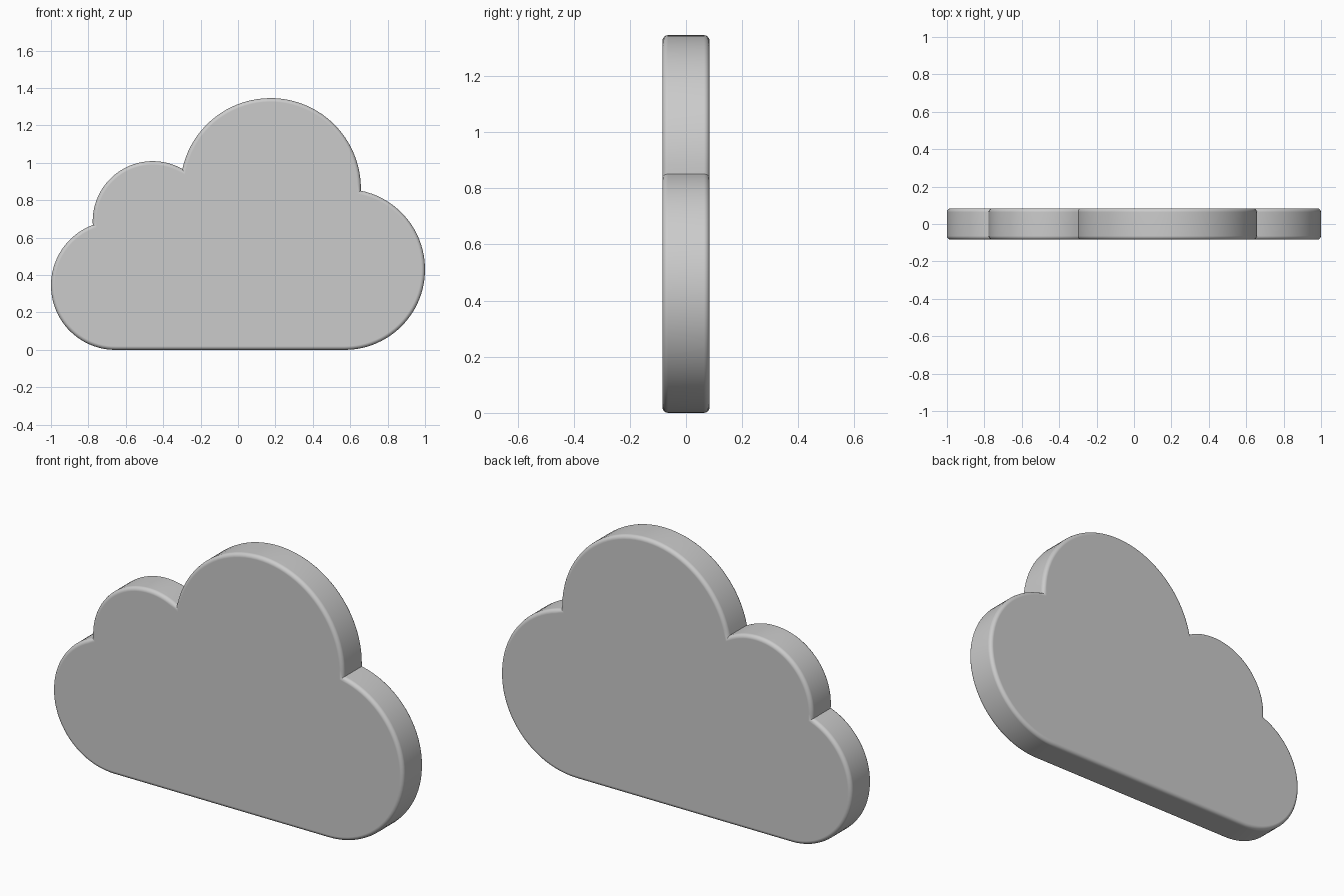
import bpy, bmesh, math
from mathutils import Vector
from mathutils.geometry import intersect_sphere_sphere_2d

if "Cube" in bpy.data.objects:
    bpy.data.objects.remove(bpy.data.objects["Cube"])

HALF_DEPTH = 0.084
ROUND = 0.02
STEP = math.radians(4)

# Puffs of the cloud, right to left: centre (x, z) and radius
puffs = [((0.57, 0.43), 0.43), ((0.174, 0.863), 0.483),
         ((-0.456, 0.688), 0.321), ((-0.655, 0.345), 0.345)]


def crease(a, b):
    """Upper crossing point of two puffs."""
    hits = intersect_sphere_sphere_2d(a[0], a[1], b[0], b[1])
    return max(hits, key=lambda p: p[1])


def angle(puff, point):
    """Angle of a point around a puff, in -90..270 degrees."""
    a = math.atan2(point[1] - puff[0][1], point[0] - puff[0][0])
    return a if a >= -math.pi / 2 else a + 2 * math.pi


# Outline: one arc per puff, joined at the creases, flat along the bottom
creases = [crease(a, b) for a, b in zip(puffs, puffs[1:])]
outline = []
for i, puff in enumerate(puffs):
    (cx, cz), r = puff
    start = -math.pi / 2 if i == 0 else angle(puff, creases[i - 1])
    end = 1.5 * math.pi if i == len(puffs) - 1 else angle(puff, creases[i])
    n = max(2, round((end - start) / STEP))
    first = 0 if i == 0 else 1
    for k in range(first, n + 1):
        t = start + (end - start) * k / n
        outline.append((cx + r * math.cos(t), cz + r * math.sin(t)))

# Slab: extrude the outline and round both rims
bm = bmesh.new()
face = bm.faces.new([bm.verts.new((x, -HALF_DEPTH, z)) for x, z in outline])
ext = bmesh.ops.extrude_face_region(bm, geom=[face], use_keep_orig=True)
moved = [g for g in ext["geom"] if isinstance(g, bmesh.types.BMVert)]
bmesh.ops.translate(bm, verts=moved, vec=Vector((0, 2 * HALF_DEPTH, 0)))
bmesh.ops.recalc_face_normals(bm, faces=bm.faces)
rims = [e for e in bm.edges if abs(e.verts[0].co.y - e.verts[1].co.y) < 1e-5]
bmesh.ops.bevel(bm, geom=rims, offset=ROUND, offset_type='OFFSET',
                segments=4, profile=0.5, affect='EDGES', clamp_overlap=False)
bmesh.ops.recalc_face_normals(bm, faces=bm.faces)

mesh = bpy.data.meshes.new("cloud")
bm.to_mesh(mesh)
bm.free()
cloud = bpy.data.objects.new("cloud", mesh)
bpy.context.collection.objects.link(cloud)

# Smooth rims, sharp creases, flat faces
bpy.context.view_layer.objects.active = cloud
cloud.select_set(True)
bpy.ops.object.shade_smooth_by_angle(angle=math.radians(35))
weighted = cloud.modifiers.new("flat_faces", 'WEIGHTED_NORMAL')
weighted.keep_sharp = True
